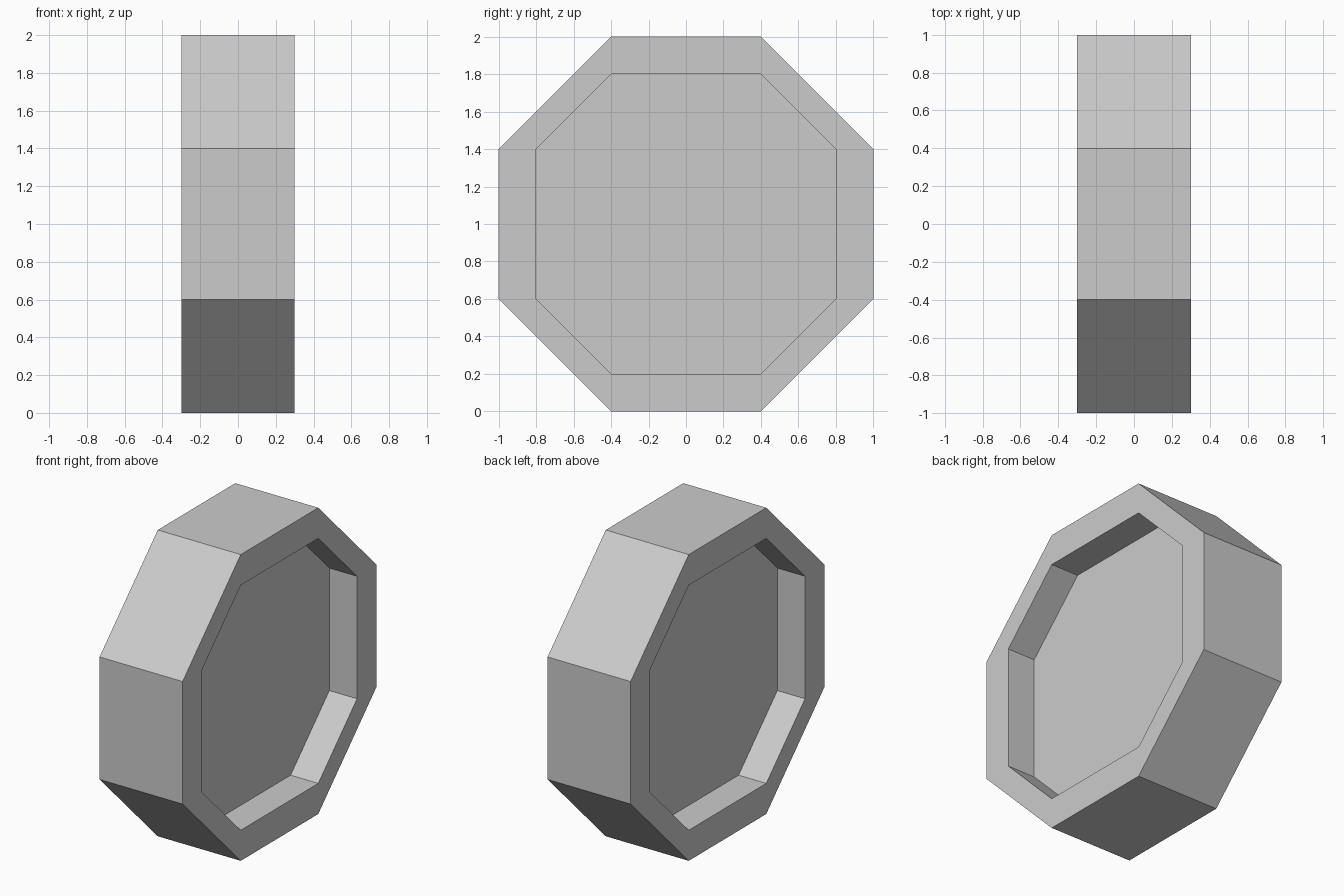
import bpy, bmesh

if "Cube" in bpy.data.objects:
    bpy.data.objects.remove(bpy.data.objects["Cube"])

def octagon(flat, half):
    """Eight (y, z) corners: flat sides at distance `flat`, half side length `half`."""
    return [(half, flat), (flat, half), (flat, -half), (half, -flat),
            (-half, -flat), (-flat, -half), (-flat, half), (-half, flat)]

def ring(bm, x, pts):
    return [bm.verts.new((x, y, z + 1.0)) for y, z in pts]

outer, inner = octagon(1.0, 0.4), octagon(0.8, 0.4)
bm = bmesh.new()

# Rings from one recessed floor, over the rim, to the other floor
rings = [ring(bm, x, p) for x, p in
         [(-0.1, inner), (-0.3, inner), (-0.3, outer),
          (0.3, outer), (0.3, inner), (0.1, inner)]]
for a, b in zip(rings, rings[1:]):
    for i in range(8):
        j = (i + 1) % 8
        bm.faces.new((a[i], a[j], b[j], b[i]))

# Recessed panels on both sides
bm.faces.new(rings[0])
bm.faces.new(rings[-1])
bmesh.ops.recalc_face_normals(bm, faces=bm.faces)

mesh = bpy.data.meshes.new("octagonal_wheel")
bm.to_mesh(mesh)
bm.free()
wheel = bpy.data.objects.new("octagonal_wheel", mesh)
bpy.context.collection.objects.link(wheel)
